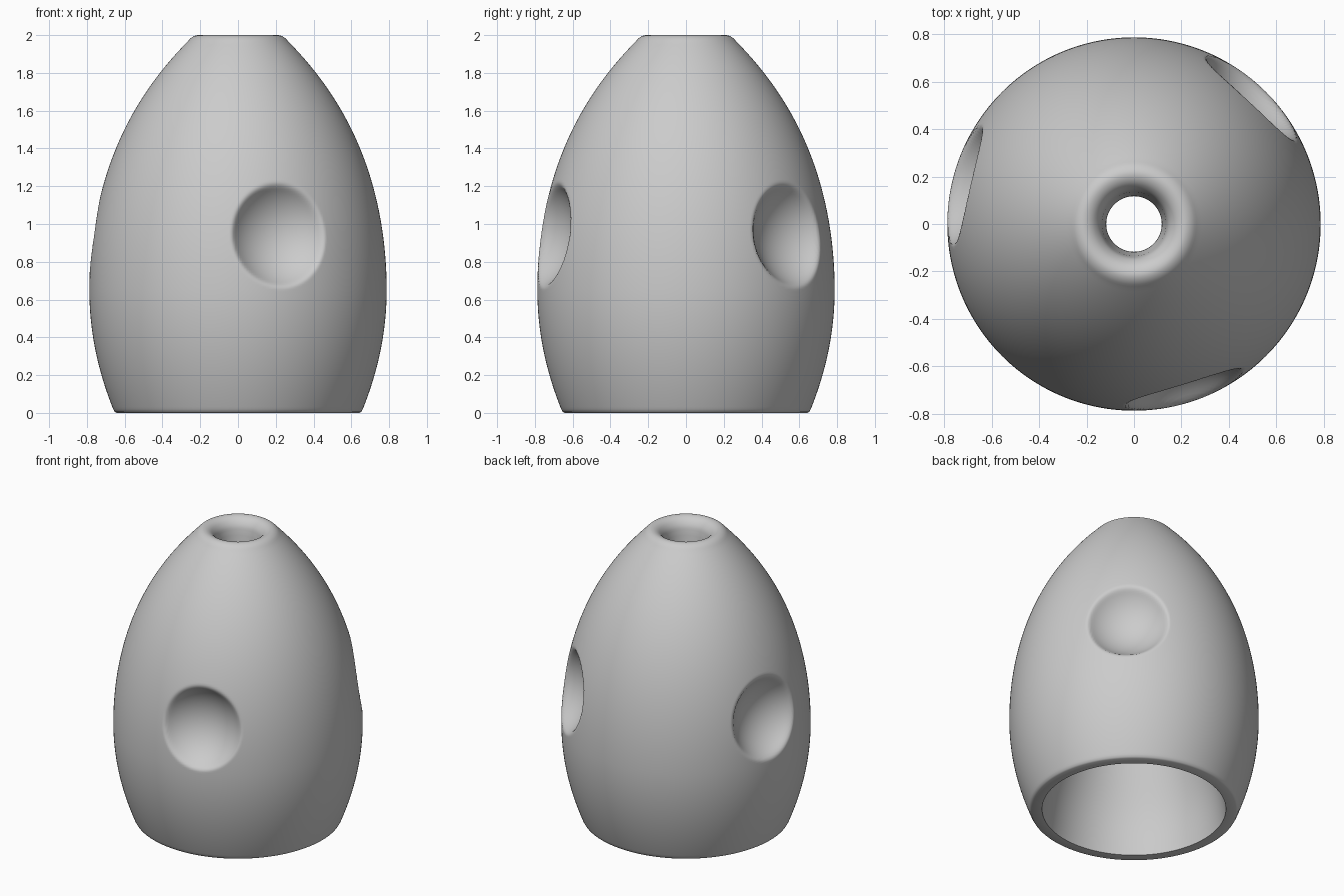
import bpy, bmesh, math
from mathutils import Vector

SEGMENTS = 400
old = bpy.data.objects.get("Cube")
if old:
    bpy.data.objects.remove(old, do_unlink=True)


def make_material(name, rgb):
    mat = bpy.data.materials.new(name)
    mat.use_nodes = True
    mat.diffuse_color = (*rgb, 1)
    mat.node_tree.nodes["Principled BSDF"].inputs["Base Color"].default_value = (*rgb, 1)
    return mat


def smooth_path(points, step):
    """Catmull-Rom curve through (radius, height) points."""
    p = [Vector(q) for q in points]
    p = [2 * p[0] - p[1]] + p + [2 * p[-1] - p[-2]]
    path = []
    for a, b, c, d in zip(p, p[1:], p[2:], p[3:]):
        n = max(3, round((c - b).length / step))
        for i in range(n):
            t = i / n
            path.append(0.5 * (2 * b + (c - a) * t + (2 * a - 5 * b + 4 * c - d) * t * t
                               + (3 * b - a - 3 * c + d) * t ** 3))
    return path + [p[-2]]


def wall_radius(z):
    """Egg-shaped outer wall, widest a third of the way up."""
    u = z - 0.65
    if u < 0:
        return 0.787 - 0.318 * u * u
    return 0.787 - 0.226 * u * u - 0.043 * u ** 4


# Dimples: balls pressed into the wall at three even turns
BALL_RADIUS, BALL_OUT, BALL_Z = 0.338, 0.95, 0.968
DIMPLES = [math.radians(-73 + 120 * i) for i in range(3)]
SOFTNESS = 0.025


def dimpled(r, z, angle):
    for centre in DIMPLES:
        turn = angle - centre
        gap = BALL_RADIUS ** 2 - (BALL_OUT * math.sin(turn)) ** 2 - (z - BALL_Z) ** 2
        if gap > 0 and math.cos(turn) > 0:
            ball = BALL_OUT * math.cos(turn) - math.sqrt(gap)
            h = max(SOFTNESS - abs(r - ball), 0) / SOFTNESS
            r = min(r, ball) - h * h * SOFTNESS / 4
    return r


# Profiles: outer wall, rounded lip, narrow bore widening to the open foot
ROWS = 150
heights = [0.02 + 1.94 * i / ROWS for i in range(ROWS + 1)]
outer = [Vector((wall_radius(z), z)) for z in heights]
lip = smooth_path([(wall_radius(1.96), 1.96), (0.245, 1.988), (0.212, 2.0), (0.175, 1.987),
                   (0.146, 1.95), (0.135, 1.9)], 0.012)[1:]
hollow = smooth_path([(0.134, 1.89), (0.117, 1.7), (0.15, 1.5), (0.22, 1.25), (0.32, 0.93),
                      (0.43, 0.6), (0.53, 0.28), (0.58, 0)], 0.05)
foot = [Vector(q) for q in ((0.643, 0), (0.653, 0.006))]
profile = [(q, True) for q in outer] + [(q, False) for q in lip + hollow + foot]

# Turn the closed profile around the upright axis
bm = bmesh.new()
rings = []
for q, is_outer in profile:
    ring = []
    for i in range(SEGMENTS):
        a = math.tau * i / SEGMENTS
        r = dimpled(q.x, q.y, a) if is_outer else q.x
        ring.append(bm.verts.new((r * math.cos(a), r * math.sin(a), q.y)))
    rings.append(ring)
for low, high in zip(rings, rings[1:] + rings[:1]):
    for i in range(SEGMENTS):
        j = (i + 1) % SEGMENTS
        bm.faces.new((low[i], low[j], high[j], high[i]))
bmesh.ops.recalc_face_normals(bm, faces=bm.faces)

mesh = bpy.data.meshes.new("dimpled_shell")
bm.to_mesh(mesh)
bm.free()
mesh.materials.append(make_material("plain grey", (0.6, 0.6, 0.6)))
shell = bpy.data.objects.new("dimpled_shell", mesh)
bpy.context.collection.objects.link(shell)
bpy.context.view_layer.objects.active = shell
shell.select_set(True)
bpy.ops.object.shade_smooth_by_angle(angle=math.radians(60))
